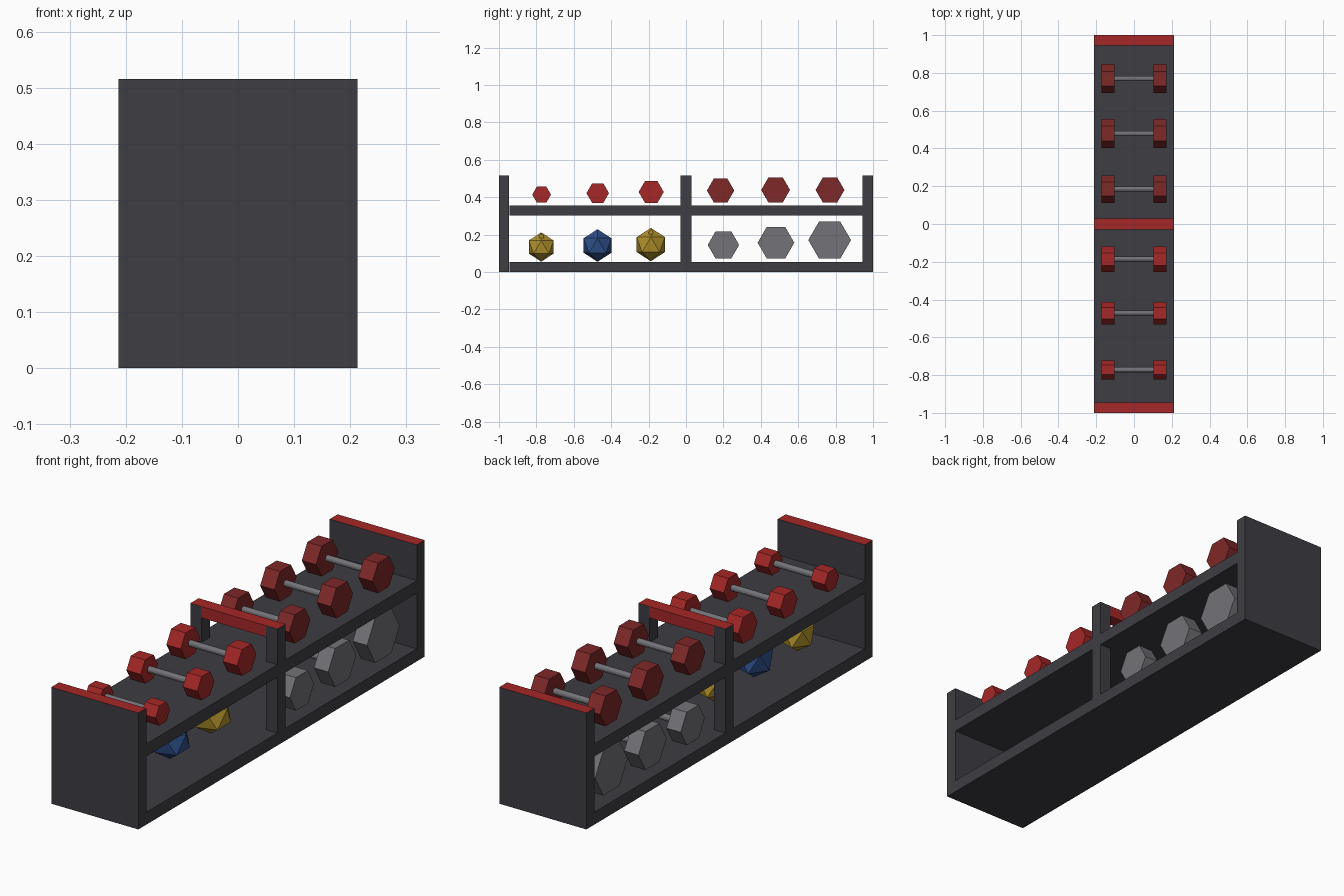
import bpy
import math

cube = bpy.data.objects.get("Cube")
if cube:
    bpy.data.objects.remove(cube, do_unlink=True)


def make_material(name, rgb):
    mat = bpy.data.materials.new(name)
    mat.use_nodes = True
    color = (*rgb, 1.0)
    mat.diffuse_color = color
    mat.node_tree.nodes["Principled BSDF"].inputs["Base Color"].default_value = color
    return mat


charcoal = make_material("charcoal frame", (0.048, 0.047, 0.056))
red = make_material("bright red", (0.38, 0.02, 0.02))
dark_red = make_material("dark red", (0.21, 0.021, 0.021))
grey = make_material("steel grey", (0.17, 0.17, 0.19))
gold = make_material("gold", (0.45, 0.29, 0.025))
blue = make_material("blue", (0.027, 0.08, 0.26))


def finish(name, mat):
    obj = bpy.context.object
    obj.name = name
    obj.data.materials.append(mat)
    return obj


def box(name, x, y, z, mat):
    """Box from (low, high) ranges on each axis."""
    ranges = (x, y, z)
    bpy.ops.mesh.primitive_cube_add(size=1, location=[(a + b) / 2 for a, b in ranges])
    obj = finish(name, mat)
    size = [b - a for a, b in ranges]
    for v in obj.data.vertices:
        v.co = [c * s for c, s in zip(v.co, size)]
    return obj


def red_top(obj):
    """Paint the upward face of a frame part red."""
    obj.data.materials.append(red)
    for face in obj.data.polygons:
        if face.normal.z > 0.5:
            face.material_index = 1


def rod(name, sides, radius, length, location, mat):
    """Prism lying along x, with corners pointing along y."""
    bpy.ops.mesh.primitive_cylinder_add(
        vertices=sides, radius=radius, depth=length,
        location=location, rotation=(0, math.pi / 2, 0))
    return finish(name, mat)


# Rack: two shelves, two end panels and an open middle frame
HALF, END, POST, TOP = 0.213, 1.0, 0.055, 0.515
full = (-HALF, HALF)
inner = (-END + POST, END - POST)
box("bottom_shelf", full, inner, (0, 0.055), charcoal)
box("upper_shelf", full, inner, (0.302, 0.357), charcoal)
red_top(box("front_panel", full, (-END, -END + POST), (0, TOP), charcoal))
red_top(box("back_panel", full, (END - POST, END), (0, TOP), charcoal))
middle = (-0.029, 0.029)
for side, x in (("left", (HALF - POST, HALF)), ("right", (-HALF, POST - HALF))):
    red_top(box(side + "_middle_post", x, middle, (0, TOP), charcoal))
box("middle_crossbar", (POST - HALF, HALF - POST), middle, (0.465, TOP), red)


def dumbbell(name, y, z, radius, mat):
    for side, x in (("left", 0.138), ("right", -0.138)):
        rod(f"{name}_{side}_head", 6, radius, 0.07, (x, y, z), mat).rotation_euler = (
            math.pi / 2, 0, math.pi / 2)
    rod(name + "_handle", 12, 0.014, 0.22, (0, y, z), grey)


# Hexagonal heads need a corner along y, so their axis is turned onto x by way of y
upper_row = [(-0.772, 0.414, 0.05), (-0.472, 0.422, 0.06), (-0.186, 0.428, 0.067),
             (0.185, 0.436, 0.073), (0.479, 0.439, 0.077), (0.77, 0.439, 0.077)]
for i, (y, z, radius) in enumerate(upper_row):
    dumbbell(f"dumbbell_{i + 1}", y, z, radius, red if y < 0 else dark_red)

lower_row = [(0.2, 0.145, 0.084), (0.481, 0.157, 0.098), (0.768, 0.171, 0.114)]
for i, (y, z, radius) in enumerate(lower_row):
    dumbbell(f"heavy_dumbbell_{i + 1}", y, z, radius, grey)

# Faceted weight balls, the gold ones with a short grip near the top
balls = [(-0.774, 0.134, 0.078, gold), (-0.473, 0.142, 0.087, blue),
         (-0.188, 0.147, 0.089, gold)]
for i, (y, z, radius, mat) in enumerate(balls):
    bpy.ops.mesh.primitive_ico_sphere_add(subdivisions=1, radius=radius, location=(0, y, z))
    finish(f"weight_ball_{i + 1}", mat)
    if mat == gold:
        rod(f"ball_grip_{i + 1}", 8, 0.013, radius * 1.15, (0, y, z + radius * 0.72), mat)

# Turn every hexagonal head so a corner points along y
for obj in bpy.data.objects:
    if obj.name.endswith("_head"):
        for v in obj.data.vertices:
            v.co.x, v.co.y = v.co.y, -v.co.x
